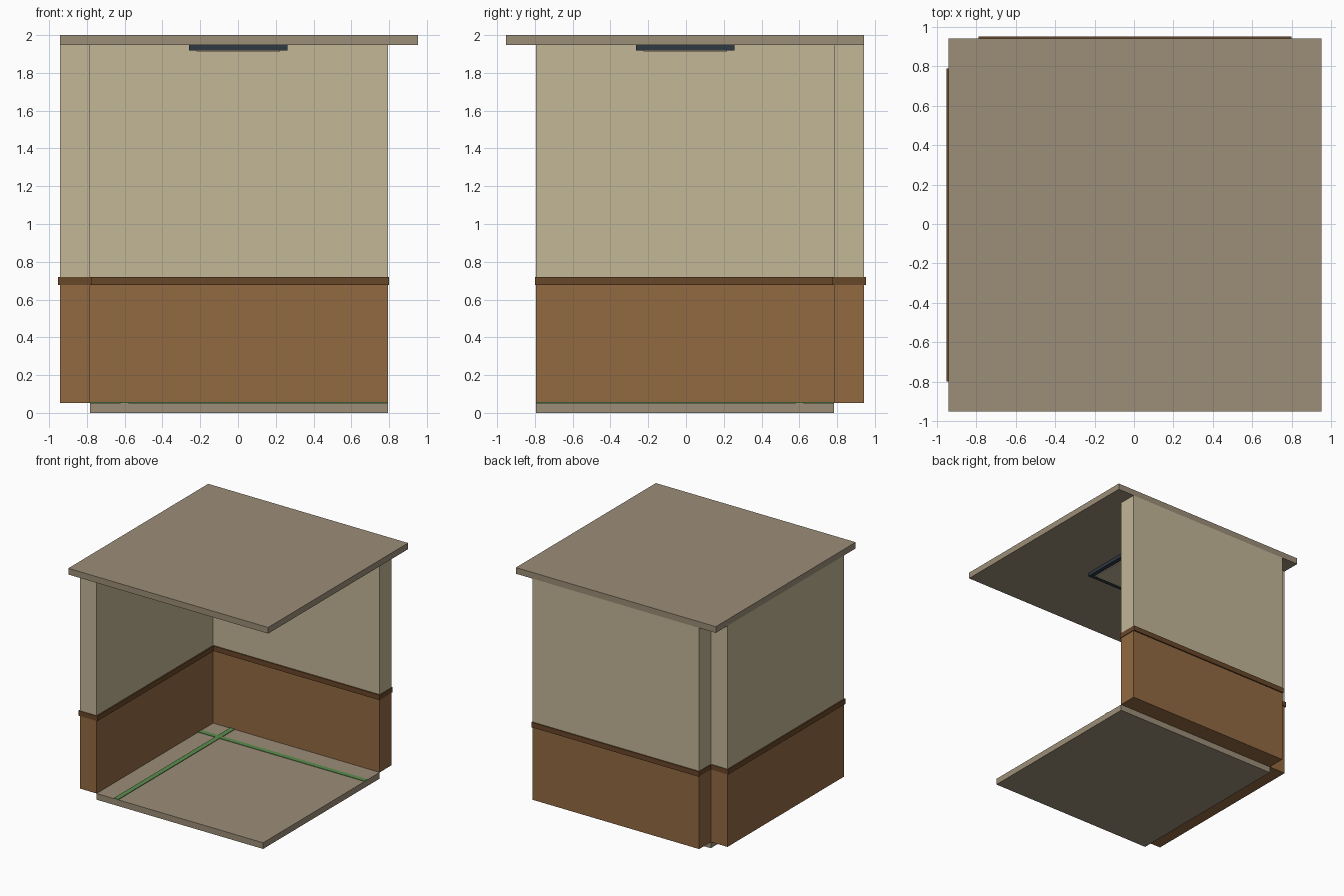
import bpy

if "Cube" in bpy.data.objects:
    bpy.data.objects.remove(bpy.data.objects["Cube"])


def material(name, rgb):
    """Flat material from 0-255 display values, stored as linear."""
    lin = [(c / 255 / 12.92) if c < 10 else ((c / 255 + 0.055) / 1.055) ** 2.4 for c in rgb]
    m = bpy.data.materials.new(name)
    m.diffuse_color = (*lin, 1)
    m.use_nodes = True
    m.node_tree.nodes["Principled BSDF"].inputs["Base Color"].default_value = m.diffuse_color
    return m


STONE = material("taupe_stone", (156, 142, 120))
PLASTER = material("cream_plaster", (195, 183, 151))
WOOD = material("brown_wood", (146, 106, 66))
DARK_WOOD = material("dark_wood", (105, 71, 41))
GREEN = material("green_inlay", (92, 142, 78))
METAL = material("dark_metal", (46, 56, 66))


def box(name, mat, x, y, z):
    """Box given its (min, max) span on each axis."""
    spans = (x, y, z)
    bpy.ops.mesh.primitive_cube_add(size=1, location=[(a + b) / 2 for a, b in spans])
    ob = bpy.context.object
    ob.name = name
    ob.scale = [b - a for a, b in spans]
    bpy.ops.object.transform_apply(location=False, rotation=False, scale=True)
    ob.data.materials.append(mat)
    return ob


C = 0.005                      # room centre is (C, -C)
FLOOR, CEIL = 0.053, 1.947     # floor top and ceiling underside
H, OUT = 0.789, 0.947          # half widths of floor and ceiling

# Floor and ceiling slabs
box("floor", STONE, (C - H, C + H), (-C - H, -C + H), (0, FLOOR))
box("ceiling", STONE, (C - OUT, C + OUT), (-C - OUT, -C + OUT), (CEIL, 2))

# Each wall: wood panelling below, plaster above, projecting rail between
across, depth = (C - H, C + H), (-C + H, -C + OUT)
along, side = (-C - H, -C + H), (C - OUT, C - H)


def grow(span, d):
    return span[0] - d, span[1] + d


for name, mat, z, thick, long in (
        ("panelling", WOOD, (FLOOR, 0.684), 0, 0),
        ("plaster", PLASTER, (0.684, CEIL), 0, 0),
        ("rail", DARK_WOOD, (0.677, 0.72), 0.0105, 0.005)):
    box("back_wall_" + name, mat, grow(across, long), grow(depth, thick), z)
    box("left_wall_" + name, mat, grow(side, thick), grow(along, long), z)

# Crossing inlay strips on the floor
box("floor_strip_side", GREEN, (-0.621, -0.579), along, (FLOOR - 0.002, FLOOR + 0.005))
box("floor_strip_back", GREEN, across, (0.579, 0.621), (FLOOR - 0.002, FLOOR + 0.004))

# Ceiling light: four frame bars around a slightly lower panel
R, W = 0.261, 0.04
cx, cy = 0.002, -0.004
for s, word in ((-1, "low"), (1, "high")):
    bar = sorted((s * R, s * (R - W)))
    box(f"light_frame_x_{word}", METAL, (cx + bar[0], cx + bar[1]), (cy - R, cy + R), (1.919, CEIL))
    box(f"light_frame_y_{word}", METAL, (cx - R + W, cx + R - W), (cy + bar[0], cy + bar[1]), (1.919, CEIL))
P = R - W
box("light_panel", PLASTER, (cx - P, cx + P), (cy - P, cy + P), (1.912, CEIL))
